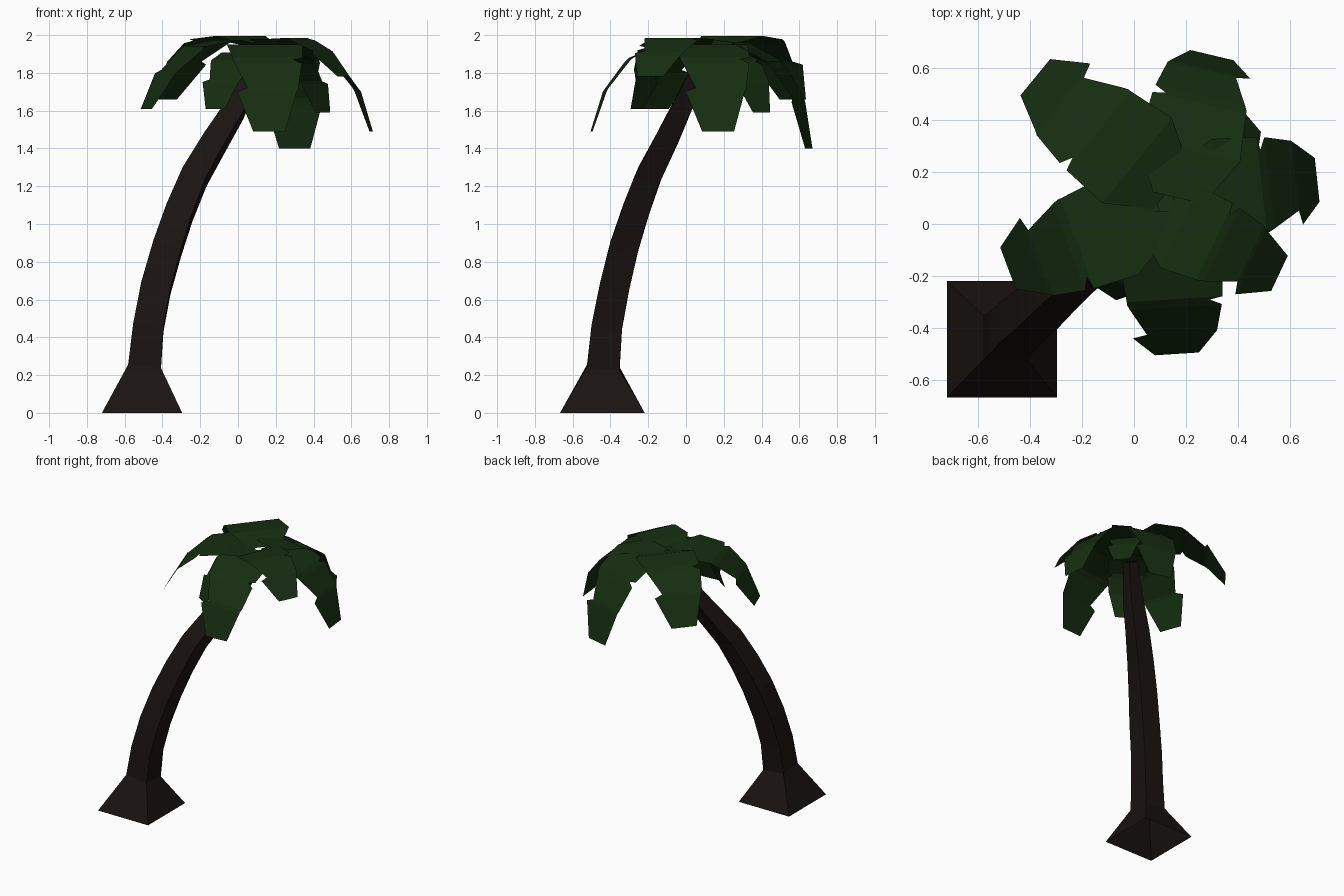
import bpy, math
from mathutils import Vector, Matrix

if "Cube" in bpy.data.objects:
    bpy.data.objects.remove(bpy.data.objects["Cube"])


def material(name, rgb):
    m = bpy.data.materials.new(name)
    m.diffuse_color = (*rgb, 1)
    m.use_nodes = True
    m.node_tree.nodes["Principled BSDF"].inputs["Base Color"].default_value = m.diffuse_color
    return m


def mesh_object(name, verts, faces, mat):
    me = bpy.data.meshes.new(name)
    me.from_pydata(verts, [], faces)
    me.materials.append(mat)
    me.update()
    ob = bpy.data.objects.new(name, me)
    bpy.context.collection.objects.link(ob)
    return ob


bark = material("bark", (0.010, 0.0065, 0.0055))
green = material("leaf_green", (0.008, 0.027, 0.0055))

# Trunk: square rings swept along a leaning curve, flared at the open foot
path = [(-.495, -.438, .24, .087), (-.475, -.42, .45, .081), (-.435, -.38, .66, .079),
        (-.375, -.33, .87, .077), (-.31, -.27, 1.06, .073), (-.23, -.20, 1.25, .068),
        (-.125, -.11, 1.43, .062), (-.02, -.03, 1.60, .054), (.10, .08, 1.84, .038)]
corners = [(-1, -1), (1, -1), (1, 1), (-1, 1)]
verts = [(-.508 + .2125 * a, -.443 + .224 * b, 0) for a, b in corners]
pts = [Vector(p[:3]) for p in path]
for i, p in enumerate(pts):
    d = (pts[min(i + 1, len(pts) - 1)] - pts[max(i - 1, 0)]).normalized()
    u = (Vector((1, 0, 0)) - d * d.x).normalized()
    v = d.cross(u)
    h = path[i][3]
    verts += [p + h * (a * u + b * v) for a, b in corners]
faces = []
for r in range(len(path)):
    for k in range(4):
        n = (k + 1) % 4
        faces.append((4 * r + k, 4 * r + n, 4 * r + 4 + n, 4 * r + 4 + k))
e = len(verts)
faces.append((e - 4, e - 3, e - 2, e - 1))
mesh_object("trunk", verts, faces, bark)

# Leaf outline: distance out, height, left half-width, right half-width (with side notches)
sections = [(0, 0, .10, .10), (.17, .0, .20, .20), (.34, -.07, .19, .18),
            (.35, -.08, .14, .18), (.37, -.10, .185, .17), (.47, -.23, .16, .11),
            (.48, -.25, .15, .165), (.55, -.46, .085, .085)]


def leaf(name, base, tip, width=1.0):
    base, tip = Vector(base), Vector(tip)
    d = tip - base
    flat = math.hypot(d.x, d.y)
    scale = d.length / math.hypot(.55, .46)
    pitch = math.atan2(d.z, flat) - math.atan2(-.46, .55)
    M = (Matrix.Translation(base) @ Matrix.Rotation(math.atan2(d.y, d.x), 4, 'Z')
         @ Matrix.Rotation(-pitch, 4, 'Y'))
    vs, fs = [], []
    for i, (r, z, wl, wr) in enumerate(sections):
        vs += [M @ Vector((r * scale, wl * width, z * scale)),
               M @ Vector((r * scale, -wr * width, z * scale))]
        if i:
            fs.append((2 * i - 2, 2 * i - 1, 2 * i + 1, 2 * i))
    mesh_object(name, vs, fs, green)


# Upper crown leaves
leaf("leaf_front", (.13, .05, 1.95), (.165, -.50, 1.49))
leaf("leaf_right", (.15, .11, 1.95), (.705, .17, 1.49))
leaf("leaf_back", (.17, .10, 1.98), (.30, .65, 1.40))
leaf("leaf_back_left", (.14, .14, 1.945), (-.38, .565, 1.66), 1.06)
leaf("leaf_left", (.10, .05, 1.94), (-.485, -.17, 1.61))
leaf("leaf_front_right", (.07, .04, 1.92), (.56, -.19, 1.78), .88)
# Smaller drooping leaves underneath
leaf("leaf_back_right", (.12, .12, 1.90), (.45, .40, 1.59), .7)
leaf("leaf_front_left", (.10, .08, 1.90), (-.12, -.26, 1.61), .72)
